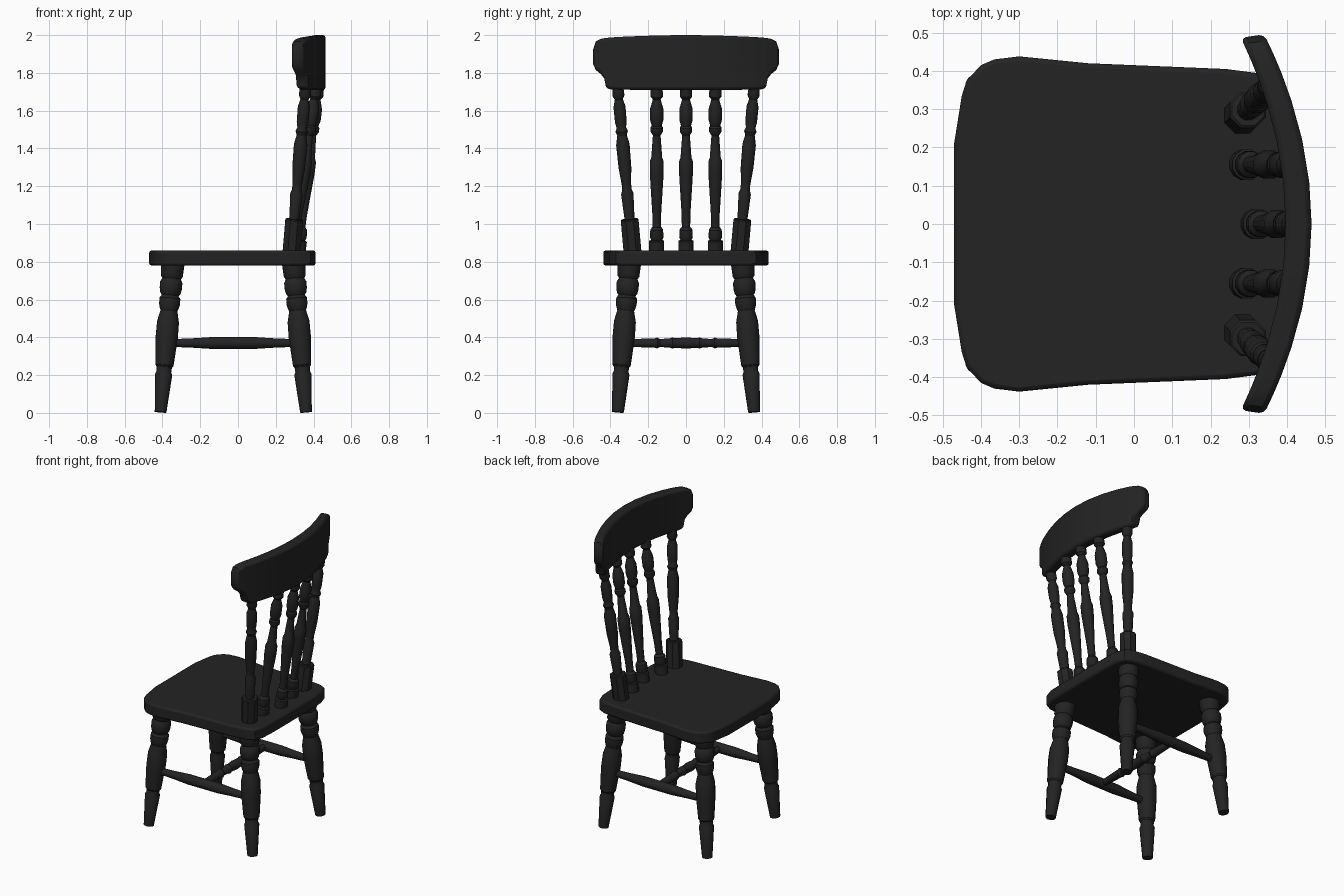
import bpy, bmesh, math
from mathutils import Vector

cube = bpy.data.objects.get("Cube")
if cube:
    bpy.data.objects.remove(cube, do_unlink=True)

wood = bpy.data.materials.new("black_wood")
wood.use_nodes = True
colour = (0.017, 0.017, 0.017, 1)
wood.diffuse_color = colour
wood.node_tree.nodes["Principled BSDF"].inputs["Base Color"].default_value = colour


def finish(name, bm, bevel=0):
    bmesh.ops.recalc_face_normals(bm, faces=bm.faces)
    mesh = bpy.data.meshes.new(name)
    bm.to_mesh(mesh)
    bm.free()
    mesh.materials.append(wood)
    ob = bpy.data.objects.new(name, mesh)
    bpy.context.collection.objects.link(ob)
    if bevel:
        mod = ob.modifiers.new("soft_edges", "BEVEL")
        mod.width, mod.segments, mod.limit_method = bevel, 2, "ANGLE"
        mod.angle_limit = math.radians(50)
    bpy.ops.object.select_all(action="DESELECT")
    ob.select_set(True)
    bpy.context.view_layer.objects.active = ob
    bpy.ops.object.shade_smooth_by_angle(angle=math.radians(32))
    return ob


def turned(name, start, end, profile, sides=12):
    """Turned part; profile holds (position, radius) pairs from start to end."""
    start, end = Vector(start), Vector(end)
    turn = Vector((0, 0, 1)).rotation_difference(end - start)
    low, high = profile[0][0], profile[-1][0]
    bm = bmesh.new()
    rings = []
    for pos, radius in profile:
        centre = start.lerp(end, (pos - low) / (high - low))
        ring = []
        for i in range(sides):
            a = math.tau * (i + 0.5) / sides
            offset = Vector((math.cos(a), math.sin(a), 0)) * radius
            ring.append(bm.verts.new(centre + turn @ offset))
        rings.append(ring)
    for a, b in zip(rings, rings[1:]):
        for i in range(sides):
            j = (i + 1) % sides
            bm.faces.new((a[i], a[j], b[j], b[i]))
    bm.faces.new(rings[0])
    bm.faces.new(rings[-1])
    return finish(name, bm)


# Seat: rounded outline, widest near the front
half = [(-0.47, 0.21), (-0.45, 0.335), (-0.437, 0.375), (-0.40, 0.415),
        (-0.365, 0.43), (-0.30, 0.438), (-0.12, 0.42), (0.24, 0.405),
        (0.34, 0.392), (0.385, 0.37), (0.405, 0.31), (0.41, 0.2)]
outline = half + [(x, -y) for x, y in reversed(half)]
bm = bmesh.new()
base = bm.faces.new([bm.verts.new((x, y, 0.78)) for x, y in outline])
grown = bmesh.ops.extrude_face_region(bm, geom=[base])["geom"]
bmesh.ops.translate(bm, vec=(0, 0, 0.08),
                    verts=[v for v in grown if isinstance(v, bmesh.types.BMVert)])
finish("seat", bm, 0.012)

# Turned profiles
leg = [(0, 0.032), (0.2, 0.047), (0.215, 0.04), (0.24, 0.042), (0.25, 0.05),
       (0.4, 0.061), (0.48, 0.06), (0.54, 0.046), (0.555, 0.052), (0.575, 0.057),
       (0.605, 0.057), (0.62, 0.046), (0.635, 0.056), (0.66, 0.061), (0.69, 0.061),
       (0.71, 0.05), (0.725, 0.06), (0.79, 0.064)]
post = [(1.0, 0.03), (1.04, 0.028), (1.16, 0.034), (1.18, 0.026), (1.21, 0.026),
        (1.3, 0.035), (1.42, 0.037), (1.47, 0.026), (1.49, 0.034), (1.51, 0.026),
        (1.54, 0.032), (1.62, 0.033), (1.66, 0.022), (1.68, 0.033), (1.73, 0.03)]
spindle = [(0.85, 0.041), (0.91, 0.041), (0.915, 0.03), (0.93, 0.037), (0.97, 0.035),
           (0.985, 0.023), (1.05, 0.024), (1.27, 0.038), (1.33, 0.038), (1.35, 0.03),
           (1.47, 0.021), (1.49, 0.034), (1.51, 0.034), (1.52, 0.027), (1.55, 0.036),
           (1.61, 0.036), (1.66, 0.021), (1.675, 0.034), (1.73, 0.032)]
bar = [(0, 0.02), (0.2, 0.026), (0.35, 0.033), (0.65, 0.033), (0.8, 0.026), (1, 0.02)]
cross = [(0, 0.02), (0.25, 0.026), (0.27, 0.03), (0.29, 0.022), (0.37, 0.025),
         (0.39, 0.031), (0.41, 0.026), (0.5, 0.031)]
cross += [(1 - p, r) for p, r in reversed(cross[:-1])]

# Legs, side stretchers and back posts, repeated on both sides
for side, s in (("left", 1), ("right", -1)):
    for end, foot, top in (("front", -0.41, -0.345), ("back", 0.36, 0.295)):
        turned(f"{end}_leg_{side}", (foot, s * 0.36, 0.004), (top, s * 0.3, 0.79), leg)
    turned(f"side_stretcher_{side}", (-0.375, s * 0.33, 0.37), (0.325, s * 0.33, 0.37), bar)
    foot, head = Vector((0.283, s * 0.283, 0.85)), Vector((0.358, s * 0.362, 1.73))
    split = foot.lerp(head, 0.2)
    turned(f"post_block_{side}", foot, split, [(0, 0.051), (0.97, 0.051), (1, 0.045)], 8)
    turned(f"back_post_{side}", foot.lerp(head, 0.17), head, post)
turned("cross_stretcher", (-0.025, -0.33, 0.37), (-0.025, 0.33, 0.37), cross)

# Three inner spindles
for name, y, x in (("left", 0.155, 0.288), ("middle", 0, 0.318), ("right", -0.155, 0.288)):
    turned(f"spindle_{name}", (x, y, 0.85), (0.425 - 0.5 * y * y, y, 1.73), spindle)

# Curved top rail with scrolled ends: columns of (y, bottom, top)
columns = [(0, 1.71, 2.0), (0.11, 1.71, 1.999), (0.22, 1.71, 1.996), (0.32, 1.711, 1.992),
           (0.39, 1.712, 1.988), (0.42, 1.718, 1.985), (0.43, 1.77, 1.984),
           (0.45, 1.795, 1.98), (0.475, 1.815, 1.967), (0.491, 1.85, 1.92)]
columns = [(-y, b, t) for y, b, t in reversed(columns[1:])] + columns
bm = bmesh.new()
loops = []
for y, b, t in columns:
    x = 0.43 - 0.5 * y * y
    lean = Vector((1, y, 0)).normalized() * 0.034
    corners = ((-1, b), (1, b), (1, t), (-1, t))
    loops.append([bm.verts.new((x + k * lean.x, y + k * lean.y * 0.3, z)) for k, z in corners])
for a, b in zip(loops, loops[1:]):
    for i in range(4):
        j = (i + 1) % 4
        bm.faces.new((a[i], a[j], b[j], b[i]))
bm.faces.new(loops[0])
bm.faces.new(loops[-1])
finish("top_rail", bm, 0.014)
